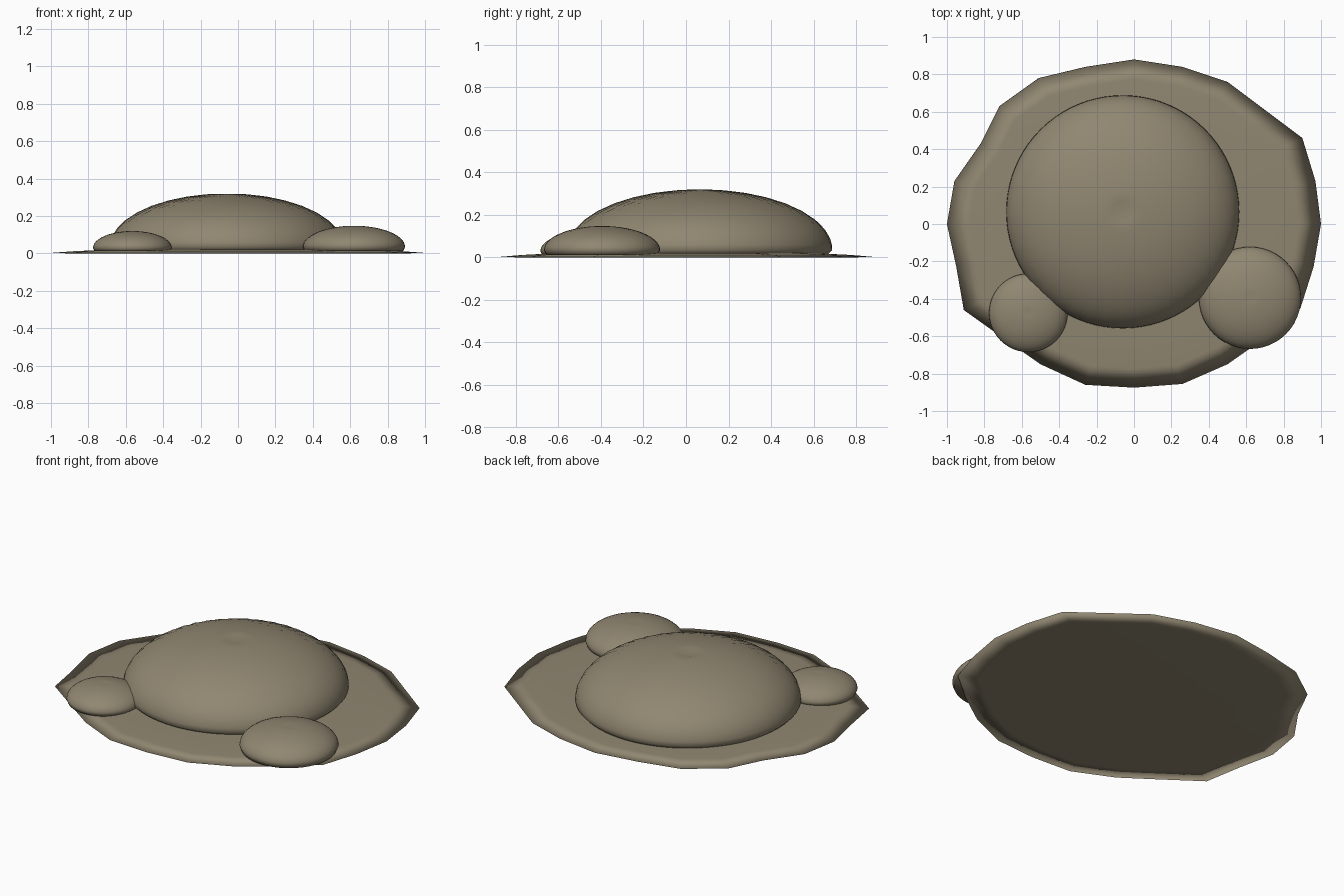
import bpy, bmesh, math

if "Cube" in bpy.data.objects:
    bpy.data.objects.remove(bpy.data.objects["Cube"], do_unlink=True)

stone = bpy.data.materials.new("warm grey stone")
stone.use_nodes = True
colour = (0.28, 0.24, 0.165, 1)
stone.diffuse_color = colour
bsdf = stone.node_tree.nodes["Principled BSDF"]
bsdf.inputs["Base Color"].default_value = colour
bsdf.inputs["Roughness"].default_value = 0.9


def loft(name, rings, bottom, top):
    """Skin a stack of closed rings and close both ends with fans."""
    bm = bmesh.new()
    rows = [[bm.verts.new(p) for p in ring] for ring in rings]
    n = len(rows[0])
    for low, high in zip(rows, rows[1:]):
        for i in range(n):
            j = (i + 1) % n
            bm.faces.new((low[i], low[j], high[j], high[i]))
    for row, tip in ((rows[0], bottom), (rows[-1], top)):
        v = bm.verts.new(tip)
        for i in range(n):
            bm.faces.new((row[i], row[(i + 1) % n], v))
    bmesh.ops.recalc_face_normals(bm, faces=bm.faces)
    for f in bm.faces:
        f.smooth = True
    mesh = bpy.data.meshes.new(name)
    bm.to_mesh(mesh)
    bm.free()
    mesh.materials.append(stone)
    obj = bpy.data.objects.new(name, mesh)
    bpy.context.collection.objects.link(obj)
    return obj


def dome(name, x, y, radius, base, height, segs, rows, ripple, dimple):
    """Flattened dome with a tucked base, faint ripples and a dimpled crown."""
    rings = []
    for k in range(-1, rows):
        a = math.pi / 2 * k / rows
        fade = math.sin(2 * a) if k > 0 else 0
        ring = []
        for i in range(segs):
            t = math.tau * i / segs
            wave = 1 + ripple * fade * (-1) ** i * (0.6 + 0.4 * (-1) ** k)
            r = radius * wave * (math.cos(a) if k >= 0 else 0.965)
            z = base + height * wave * math.sin(a) if k >= 0 else 0.012
            ring.append((x + r * math.cos(t), y + r * math.sin(t), z))
        rings.append(ring)
    return loft(name, rings, (x, y, 0.012), (x, y, base + height - dimple))


# Irregular thin ground slab, outline walked anticlockwise from +x
outline = [(1, 0), (.97, .23), (.9, .46), (.7, .61), (.5, .76), (.26, .84),
           (0, .88), (-.26, .84), (-.51, .78), (-.72, .63), (-.82, .43),
           (-.96, .23), (-1, 0), (-.95, -.23), (-.91, -.46), (-.7, -.61),
           (-.5, -.75), (-.26, -.86), (0, -.875), (.26, -.855), (.5, -.75),
           (.7, -.61), (.89, -.45), (.96, -.23)]
slab = [(0.88, 0), (1, 0.003), (0.88, 0.012), (0.7, 0.02)]
loft("ground_slab", [[(s * px, s * py, z) for px, py in outline] for s, z in slab],
     (0, 0, 0), (0, 0, 0.022))

# Main mound and its two small companions
dome("large_mound", -0.06, 0.065, 0.623, 0.035, 0.285, 80, 18, 0.006, 0.015)
dome("left_mound", 0.62, -0.395, 0.273, 0.035, 0.113, 48, 14, 0.002, 0.004)
dome("right_mound", -0.565, -0.475, 0.21, 0.03, 0.09, 48, 14, 0.002, 0.004)
